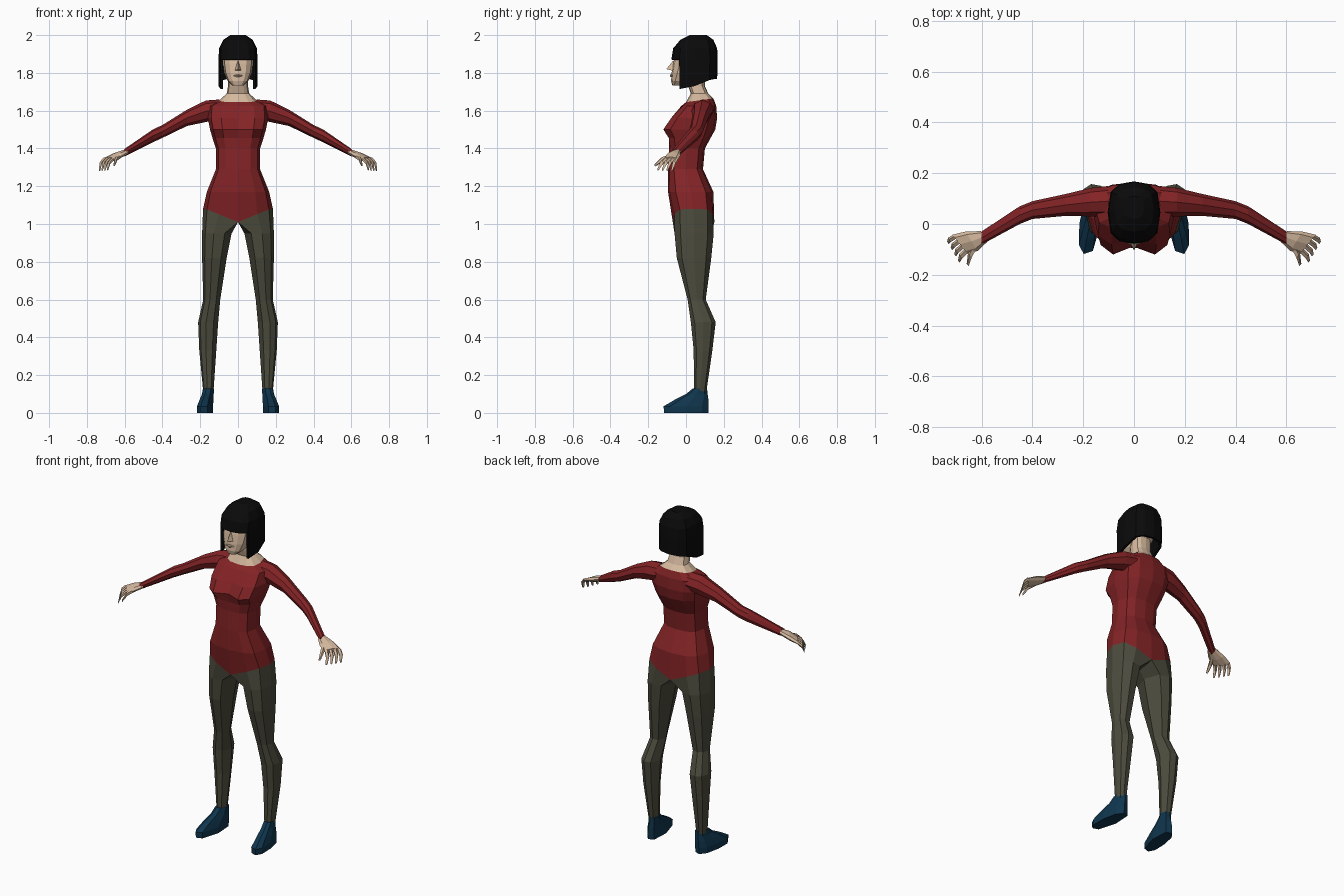
import bpy, bmesh, math
from mathutils import Vector as V

if "Cube" in bpy.data.objects:
    bpy.data.objects.remove(bpy.data.objects["Cube"])


def material(name, rgb):
    m = bpy.data.materials.new(name)
    m.diffuse_color = (*rgb, 1)
    m.use_nodes = True
    m.node_tree.nodes["Principled BSDF"].inputs["Base Color"].default_value = m.diffuse_color
    return m


RED = material("red_cloth", (0.23, 0.017, 0.019))
GREEN = material("olive_cloth", (0.072, 0.071, 0.047))
SKIN = material("skin", (0.66, 0.48, 0.34))
BLUE = material("blue_leather", (0.005, 0.036, 0.075))
BLACK = material("black_hair", (0.003, 0.003, 0.003))


def spow(v, e):
    return math.copysign(abs(v) ** e, v)


def ring(z, cx, hw, yf, yb, angles, ex=1.0, ey=1.0):
    """Horizontal outline; angle -90 is the front, 0 the +x side."""
    cy, ry = (yf + yb) / 2, (yb - yf) / 2
    return [V((cx + hw * spow(math.cos(math.radians(a)), ex),
               cy + ry * spow(math.sin(math.radians(a)), ey), z)) for a in angles]


def section(c, side, h, n=8):
    """Outline around c, spanned by a side vector and a height."""
    return [V(c) + V(side) * math.cos(2 * math.pi * k / n)
            + V((0, 0, h * math.sin(2 * math.pi * k / n))) for k in range(n)]


def loft(bm, rings, cap0=True, cap1=True):
    rows = [[bm.verts.new(p) for p in r] for r in rings]
    n = len(rows[0])
    for a, b in zip(rows, rows[1:]):
        for k in range(n):
            bm.faces.new((a[k], a[(k + 1) % n], b[(k + 1) % n], b[k]))
    if cap0:
        bm.faces.new(rows[0][::-1])
    if cap1:
        bm.faces.new(rows[-1])
    return rows


def finish(bm, name, mat, mirror=False, recalc=True):
    if recalc:
        bmesh.ops.recalc_face_normals(bm, faces=bm.faces[:])
    me = bpy.data.meshes.new(name)
    bm.to_mesh(me)
    bm.free()
    me.materials.append(mat)
    ob = bpy.data.objects.new(name, me)
    bpy.context.scene.collection.objects.link(ob)
    if mirror:
        ob.modifiers.new("Mirror", 'MIRROR')
    return ob


BODY = [-90 + 30 * k for k in range(12)]
LIMB = [-120 + 40 * k for k in range(7)] + [180]


def body_ring(z, hw, yf, yb, cleft=0.0):
    r = ring(z, 0, hw, yf, yb, BODY, 0.85, 0.6)
    r[0].y += cleft
    return r


# Torso: hem dips towards the crotch, bust pushed out beside a central cleft
hem = body_ring(1.08, 0.185, -0.07, 0.15)
for p in hem:
    p.z = 1.01 + 0.07 * min(1, abs(p.x) / 0.17)
collar = body_ring(1.655, 0.10, 0.0, 0.145)
for p in collar:
    p.z = 1.645 + 0.02 * (p.y / 0.145)
bm = bmesh.new()
loft(bm, [hem] + [body_ring(*r) for r in [
    (1.17, 0.165, -0.095, 0.145), (1.29, 0.117, -0.095, 0.09),
    (1.40, 0.117, -0.09, 0.10), (1.455, 0.135, -0.10, 0.13, 0.01),
    (1.50, 0.148, -0.132, 0.155, 0.045), (1.56, 0.16, -0.09, 0.165, 0.03),
    (1.625, 0.155, -0.025, 0.16)]] + [collar], False, False)
finish(bm, "torso", RED, recalc=False)

# Neck and skin inside the collar
bm = bmesh.new()
loft(bm, [collar, body_ring(1.69, 0.06, 0.025, 0.118),
          body_ring(1.73, 0.053, 0.012, 0.1), body_ring(1.80, 0.053, 0.0, 0.1)], False)
finish(bm, "neck", SKIN, recalc=False)

# Legs: top outline follows half of the hem
bm = bmesh.new()
top = [p.copy() for p in hem[:7]] + [V((0, 0.04, 1.01))]
loft(bm, [top] + [ring(*r, LIMB, 0.9, 0.85) for r in [
    (0.95, 0.112, 0.078, -0.062, 0.148), (0.82, 0.125, 0.065, -0.05, 0.135),
    (0.60, 0.139, 0.045, 0.008, 0.105), (0.48, 0.158, 0.053, 0.025, 0.158),
    (0.33, 0.160, 0.045, 0.04, 0.14), (0.11, 0.157, 0.027, 0.042, 0.108)]], False)
finish(bm, "legs", GREEN, mirror=True)

# Shoes, toes turned slightly outwards
bm = bmesh.new()
shoe = [ring(*r, LIMB, 0.8, 0.85) for r in [
    (0.0, 0.165, 0.042, -0.118, 0.12), (0.035, 0.165, 0.042, -0.12, 0.122),
    (0.07, 0.162, 0.036, -0.06, 0.12), (0.10, 0.158, 0.031, 0.0, 0.115),
    (0.13, 0.157, 0.029, 0.036, 0.112)]]
for r in shoe:
    for p in r:
        p.x -= 0.12 * (p.y - 0.07)
loft(bm, shoe)
finish(bm, "shoes", BLUE, mirror=True)

# Sleeves
bm = bmesh.new()
loft(bm, [section(c, (0, w, 0), h) for c, w, h in [
    ((0.10, 0.09, 1.607), 0.06, 0.052), ((0.17, 0.086, 1.597), 0.056, 0.057),
    ((0.27, 0.075, 1.562), 0.043, 0.043), ((0.40, 0.055, 1.49), 0.035, 0.034),
    ((0.45, 0.035, 1.467), 0.035, 0.034), ((0.60, -0.055, 1.378), 0.026, 0.02)]])
finish(bm, "sleeves", RED, mirror=True)

# Hands: palm, four fingers and a thumb
bm = bmesh.new()
knuckle, across = V((0.685, -0.08, 1.342)), V((0.03, 0.038, 0))
loft(bm, [section((0.592, -0.05, 1.381), (0.012, 0.022, 0), 0.016),
          section((0.64, -0.068, 1.362), (0.024, 0.038, 0), 0.019),
          section(knuckle, across, 0.013)])


def finger(base, tip, r):
    base, tip = V(base), V(tip)
    mid = base.lerp(tip, 0.5) + V((0.006, 0, 0.009))
    side = V((0.62, 0.78, 0))
    loft(bm, [section(p, side * s, s, 5) for p, s in
              [(base, r), (mid, r), (tip, r * 0.55)]])


for i in range(4):
    t = i / 3
    finger(knuckle + across * (0.75 - 1.5 * t),
           V((0.733, -0.075, 1.285)).lerp(V((0.69, -0.148, 1.288)), t), 0.011)
finger((0.625, -0.085, 1.358), (0.655, -0.162, 1.312), 0.013)
finish(bm, "hands", SKIN, mirror=True)

# Head with nose and lips
bm = bmesh.new()
loft(bm, [body_ring(*r) for r in [
    (1.733, 0.03, -0.072, -0.01), (1.757, 0.055, -0.079, 0.05),
    (1.80, 0.073, -0.076, 0.10), (1.85, 0.08, -0.068, 0.14),
    (1.90, 0.08, -0.055, 0.14), (1.95, 0.065, -0.02, 0.12)]])
finish(bm, "head", SKIN)
bm = bmesh.new()
nose = [bm.verts.new(p) for p in [(-0.017, -0.07, 1.812), (0.017, -0.07, 1.812),
                                  (0, -0.104, 1.82), (0, -0.066, 1.868)]]
for f in [(0, 1, 2), (0, 2, 3), (1, 3, 2), (0, 3, 1)]:
    bm.faces.new([nose[i] for i in f])
loft(bm, [section((x, y, 1.785), (0, 0.008, 0), h, 6) for x, y, h in
          [(-0.024, -0.07, 0.002), (0, -0.078, 0.009), (0.024, -0.07, 0.002)]])
finish(bm, "nose_and_lips", SKIN)

# Bobbed hair: cap with fringe, and a skirt left open over the face
bm = bmesh.new()
rows = loft(bm, [body_ring(*r) for r in [
    (1.87, 0.104, -0.078, 0.168), (1.93, 0.100, -0.068, 0.165),
    (1.975, 0.078, -0.03, 0.145), (2.0, 0.04, 0.02, 0.11)]], False)
lower = body_ring(1.77, 0.104, -0.075, 0.165)
drop = {2: 1.715, 3: 1.73, 4: 1.762, 5: 1.768, 6: 1.768}
skirt = {}
for k in range(2, 11):
    p = lower[k]
    p.z = drop[min(k, 12 - k)]
    skirt[k] = bm.verts.new(p)
for k in range(2, 10):
    bm.faces.new((skirt[k], skirt[k + 1], rows[0][k + 1], rows[0][k]))
hair = finish(bm, "hair", BLACK, recalc=False)
shell = hair.modifiers.new("Thickness", 'SOLIDIFY')
shell.thickness = 0.014
shell.offset = -1
